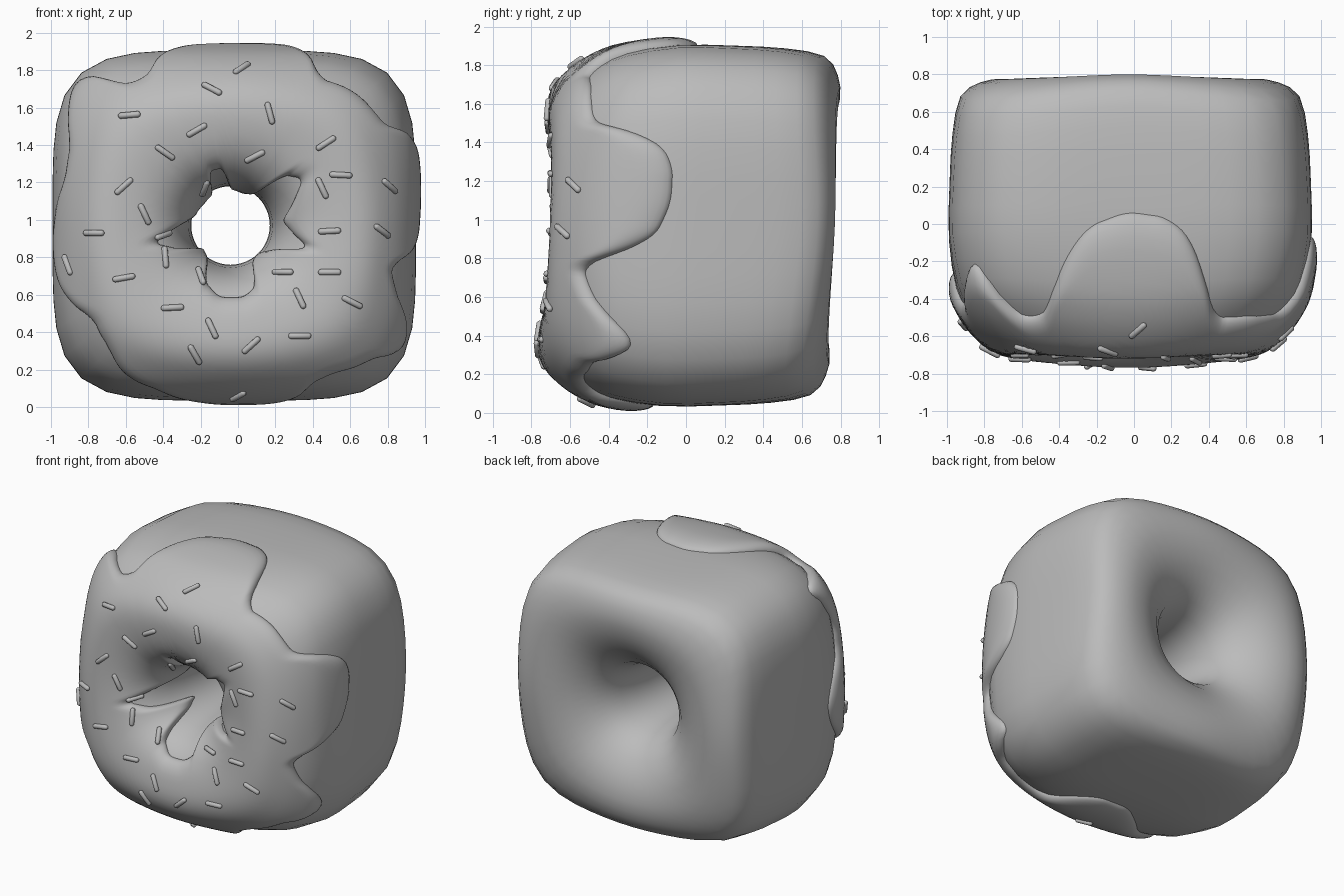
import bpy, bmesh, math
from mathutils import Vector, Matrix
from mathutils.bvhtree import BVHTree

cube = bpy.data.objects.get("Cube")
if cube:
    bpy.data.objects.remove(cube, do_unlink=True)

grey = bpy.data.materials.new("plain_grey")
grey.use_nodes = True
colour = (0.5, 0.5, 0.5, 1)
grey.diffuse_color = colour
grey.node_tree.nodes["Principled BSDF"].inputs["Base Color"].default_value = colour

# Ring cross-section: (fraction from hole to outer wall, depth in y)
PROFILE = [(0, .04), (.02, -.25), (.1, -.48), (.26, -.61), (.48, -.655), (.65, -.645),
           (.78, -.57), (.88, -.47), (.95, -.34), (1, -.08), (.995, .22), (.975, .48),
           (.92, .68), (.78, .755), (.6, .77), (.36, .715), (.12, .56), (.02, .32)]
CREST = 4
HOLE = 0.21

# Icing edges: (angle in degrees, depth in hundredths)
OUTER_EDGE = [(-175, -25), (-166, -30), (-158, -42), (-147, -57), (-135, -56), (-125, -47),
              (-114, -41), (-105, -25), (-95, -12), (-80, -13), (-72, -25), (-65, -46),
              (-56, -51), (-43, -47), (-40, -42), (-37, -28), (-33, -25), (-27, -42),
              (-21, -50), (-13, -53), (-10, -40), (-4, -16), (7, -8), (18, -8), (25, -17),
              (29, -38), (32, -50), (40, -53), (60, -53), (65, -40), (70, -12), (78, 0),
              (91, 3), (104, -5), (112, -25), (117, -48), (125, -54), (131, -49), (137, -20),
              (143, -35), (153, -46), (165, -44), (175, -33)]
INNER_EDGE = [(-180, -48), (-168, -63), (-155, -52), (-140, -18), (-125, -30), (-115, -55),
              (-100, -60), (-80, -60), (-68, -57), (-58, -32), (-45, -28), (-28, -47),
              (-17, -63), (-8, -56), (5, -48), (20, -57), (33, -63), (45, -59), (55, -25),
              (70, -12), (90, -20), (97, -53), (113, -53), (120, -18), (140, -12), (165, -22)]

# Sprinkles: (x, z in hundredths, tilt in degrees)
SPRINKLES = [(-58, 156, 5), (-14, 170, -28), (2, 181, 33), (17, 157, -75), (-22, 148, 30),
             (-39, 136, -35), (-61, 118, 42), (-50, 103, -65), (-77, 93, 0), (-91, 76, -70),
             (-61, 69, 10), (-39, 80, -85), (-35, 53, 3), (-14, 42, -65), (-23, 28, -60),
             (7, 33, 42), (0, 6, 30), (33, 38, 0), (33, 58, -65), (61, 56, -27), (49, 72, 0),
             (24, 72, 0), (49, 94, 3), (77, 94, -38), (81, 118, -42), (55, 124, -3),
             (45, 117, -65), (47, 141, 33), (9, 134, 28), (-18, 117, 70), (-40, 92, 20),
             (-20, 70, -70)]


def section(t):
    """Smooth closed spline through the cross-section."""
    i = math.floor(t)
    u = t - i
    p = [Vector(PROFILE[(i + k) % len(PROFILE)]) for k in (-1, 0, 1, 2)]
    m1, m2 = (p[2] - p[0]) / 2, (p[3] - p[1]) / 2
    d = p[2] - p[1]
    return p[1] + u * m1 + u * u * (3 * d - 2 * m1 - m2) + u ** 3 * (m1 + m2 - 2 * d)


def surface(a, t):
    """Point on the ring: round at the hole, rounded square at the wall."""
    f, y = section(t)
    c, s = math.cos(a), math.sin(a)
    n = 4.5
    wall = (abs(c / .97) ** n + abs(s / .935) ** n) ** (-1 / n)
    reach = .95 + (wall - .95) * f
    r = HOLE + (reach - HOLE) * f
    z = r * s
    # Corners recede, and the front bulges above and below the hole
    y *= 1 - .1 * f ** 4 * math.sin(2 * a) ** 2
    y += .04 * z + min(y, 0) * .06 * s * s
    return Vector((-.04 + .02 * f + r * c, y, .97 + z))


def normal(a, t):
    """Outward normal."""
    e = .01
    da = surface(a + e, t) - surface(a - e, t)
    dt = surface(a, t + e) - surface(a, t - e)
    return dt.cross(da).normalized()


def lookup(table, deg):
    """Periodic linear interpolation."""
    deg = (deg - table[0][0]) % 360 + table[0][0]
    ring = table + [(table[0][0] + 360, table[0][1])]
    for (a, v), (b, w) in zip(ring, ring[1:]):
        if a <= deg <= b:
            return (v + (w - v) * (deg - a) / (b - a)) / 100


def edge_param(table, deg, far):
    """Position along the cross-section where the icing edge lies."""
    y = sum(lookup(table, deg + k) for k in (-3, -1, 1, 3)) / 4
    lo, hi = CREST, far
    for _ in range(24):
        mid = (lo + hi) / 2
        if section(mid).y < y:
            lo = mid
        else:
            hi = mid
    return lo


def add_object(name, mesh):
    if not mesh.materials:
        mesh.materials.append(grey)
    mesh.shade_smooth()
    obj = bpy.data.objects.new(name, mesh)
    bpy.context.collection.objects.link(obj)
    return obj


def make_grid(name, rows, closed):
    """Mesh from rings of points around the hole."""
    bm = bmesh.new()
    verts = [[bm.verts.new(p) for p in row] for row in rows]
    cols = len(rows[0])
    for i, row in enumerate(verts):
        nxt = verts[(i + 1) % len(verts)]
        for j in range(cols if closed else cols - 1):
            k = (j + 1) % cols
            bm.faces.new((row[j], row[k], nxt[k], nxt[j]))
    mesh = bpy.data.meshes.new(name)
    bm.to_mesh(mesh)
    bm.free()
    return add_object(name, mesh)


# Dough body
SEG = 48
make_grid("dough_body", [[surface(math.tau * i / SEG, j / 2) for j in range(2 * len(PROFILE))]
                         for i in range(SEG)], True)

# Icing shell with dripping edges
rows = []
ACROSS, AROUND = 28, 240
for i in range(AROUND):
    a = math.tau * i / AROUND
    t0 = edge_param(INNER_EDGE, math.degrees(a), 0)
    t1 = edge_param(OUTER_EDGE, math.degrees(a), 10)
    row = []
    for j in range(ACROSS + 1):
        t = t0 + (t1 - t0) * (1 - math.cos(math.pi * j / ACROSS)) / 2
        d = min(1, min(t - t0, t1 - t) / .7)
        lift = .053 * math.sqrt(max(0, 1 - (1 - d) ** 2)) - .006
        row.append(surface(a, t) + normal(a, t) * lift)
    rows.append(row)
icing = make_grid("icing", rows, False)
tree = BVHTree.FromPolygons([v.co for v in icing.data.vertices],
                            [p.vertices for p in icing.data.polygons])

# Capsule mesh shared by all sprinkles
bm = bmesh.new()
bmesh.ops.create_uvsphere(bm, u_segments=10, v_segments=7, radius=.017)
for v in bm.verts:
    v.co.z += math.copysign(.045, v.co.z)
capsule = bpy.data.meshes.new("sprinkle")
bm.to_mesh(capsule)
bm.free()

# Sprinkles laid on the icing
for x, z, tilt in SPRINKLES:
    hit, nrm, _, _ = tree.ray_cast(Vector((x / 100, -3, z / 100)), Vector((0, 1, 0)))
    if hit is None:
        continue
    if nrm.y > 0:
        nrm = -nrm
    b = math.radians(tilt)
    # Tangent whose front projection keeps the tilt
    along = Vector((math.cos(b), 0, math.sin(b)))
    along.y = max(-1, min(1, -along.dot(nrm) / nrm.y))
    along.normalize()
    side = nrm.cross(along).normalized()
    up = along.cross(side)
    rot = Matrix((side, up, along)).transposed().to_4x4()
    add_object("sprinkle", capsule).matrix_world = Matrix.Translation(hit + nrm * .003) @ rot
